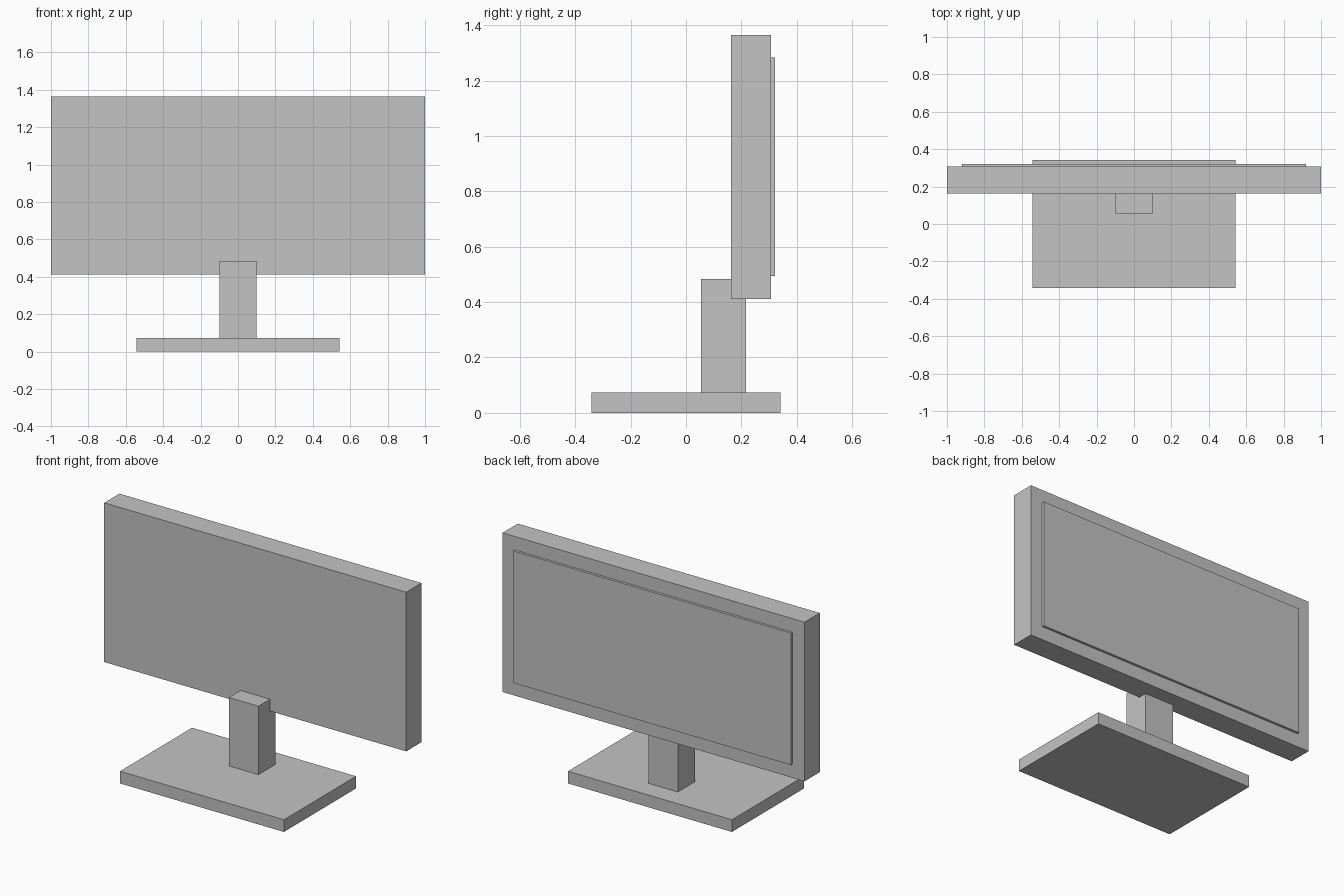
import bpy

if "Cube" in bpy.data.objects:
    bpy.data.objects.remove(bpy.data.objects["Cube"])

grey = bpy.data.materials.new("plain_grey")
grey.diffuse_color = (0.55, 0.55, 0.55, 1.0)
grey.use_nodes = True
grey.node_tree.nodes["Principled BSDF"].inputs["Base Color"].default_value = grey.diffuse_color


def box(name, x, y, z):
    """Box from (min, max) ranges on each axis."""
    ranges = (x, y, z)
    bpy.ops.mesh.primitive_cube_add(size=1, location=[(a + b) / 2 for a, b in ranges])
    ob = bpy.context.object
    ob.name = name
    ob.scale = [b - a for a, b in ranges]
    bpy.ops.object.transform_apply(location=False, rotation=False, scale=True)
    ob.data.materials.append(grey)
    return ob


# Flat foot plate
box("base", (-0.543, 0.543), (-0.341, 0.341), (0.0, 0.073))

# Upright column, overlapping the lower edge of the housing
box("stand_column", (-0.098, 0.098), (0.054, 0.217), (0.073, 0.483))

# Display body
box("monitor_housing", (-1.0, 1.0), (0.163, 0.307), (0.412, 1.365))

# Slightly raised screen on the +y side
box("screen_panel", (-0.92, 0.92), (0.30, 0.322), (0.494, 1.284))
